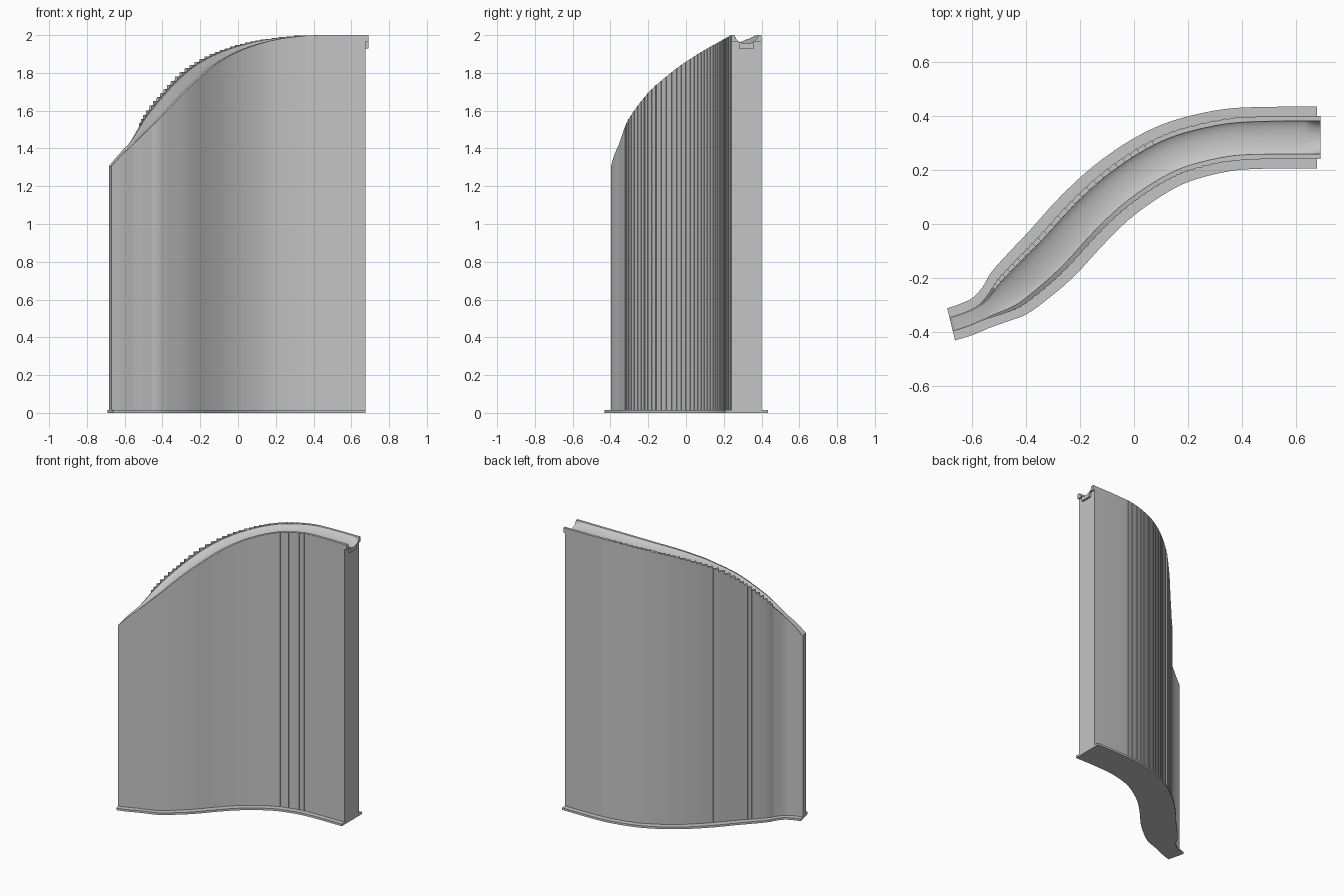
import bpy, bmesh, math
from mathutils import Vector

cube = bpy.data.objects.get("Cube")
if cube:
    bpy.data.objects.remove(cube, do_unlink=True)

grey = bpy.data.materials.new("concrete grey")
grey.use_nodes = True
grey.diffuse_color = (0.56, 0.56, 0.56, 1)
grey.node_tree.nodes["Principled BSDF"].inputs["Base Color"].default_value = (0.56, 0.56, 0.56, 1)

# Path stations: x, y, top height, wall half width, base half width
STATIONS = [Vector(s) for s in (
    (-.676, -.371, 1.307, .027, .061), (-.62, -.353, 1.37, .027, .062),
    (-.565, -.328, 1.425, .029, .064), (-.515, -.297, 1.485, .045, .078),
    (-.46, -.254, 1.555, .066, .102), (-.38, -.182, 1.65, .075, .113),
    (-.30, -.105, 1.735, .078, .118), (-.20, .005, 1.825, .078, .119),
    (-.10, .102, 1.887, .078, .118), (0, .178, 1.93, .078, .118),
    (.10, .238, 1.96, .078, .117), (.20, .278, 1.98, .078, .116),
    (.35, .311, 1.997, .078, .115), (.50, .319, 2, .079, .114),
    (.676, .32, 2, .08, .114))]


def spline(steps):
    """Smooth path through the stations."""
    ext = [2 * STATIONS[0] - STATIONS[1]] + STATIONS + [2 * STATIONS[-1] - STATIONS[-2]]
    out = []
    for a, b, c, d in zip(ext, ext[1:], ext[2:], ext[3:]):
        for k in range(steps):
            t = k / steps
            out.append(b + (c - a) * t / 2 + (2 * a - 5 * b + 4 * c - d) * t * t / 2
                       + (3 * b - a - 3 * c + d) * t ** 3 / 2)
    return out + [STATIONS[-1]]


PATH = spline(4)
SIDES = []
for i in range(len(PATH)):
    d = PATH[min(i + 1, len(PATH) - 1)] - PATH[max(i - 1, 0)]
    SIDES.append(Vector((-d[1], d[0])).normalized())
SIDES[0] = Vector((-.24, .97))
SIDES[-1] = Vector((0, 1))


def place(i, offset, z):
    return Vector((PATH[i][0] + SIDES[i].x * offset, PATH[i][1] + SIDES[i].y * offset, z))


def loft(name, rings, smooth_range=()):
    """Closed skin over a list of equal rings, capped at both ends."""
    bm = bmesh.new()
    vs = [[bm.verts.new(p) for p in r] for r in rings]
    n = len(rings[0])
    for r, s in zip(vs, vs[1:]):
        for k in range(n):
            f = bm.faces.new((r[k], s[k], s[(k + 1) % n], r[(k + 1) % n]))
            f.smooth = k in smooth_range
    bm.faces.new(vs[0])
    bm.faces.new(vs[-1][::-1])
    bmesh.ops.recalc_face_normals(bm, faces=bm.faces)
    me = bpy.data.meshes.new(name)
    bm.to_mesh(me)
    bm.free()
    me.materials.append(grey)
    ob = bpy.data.objects.new(name, me)
    bpy.context.collection.objects.link(ob)


ARC = 12
DEPTH = .045


def trough(inner, depth):
    """Elliptical channel from front to back as offset, drop pairs."""
    return [(-inner * math.cos(math.pi * k / ARC), -depth * math.sin(math.pi * k / ARC))
            for k in range(ARC + 1)]


def wall_ring(i, back_level, flare):
    z, half = PATH[i][2], PATH[i][3]
    inner = half * .77
    depth = max(.001, min(DEPTH, DEPTH * (half - .028) / .045))
    out = half + flare
    pts = [(-out, .006), (-out, z), (-inner, z)]
    pts += [(o, z + d) for o, d in trough(inner, depth)]
    pts += [(inner, back_level), (out, back_level), (out, .006)]
    return [place(i, o, h) for o, h in pts]


# Wall built of overlapping slabs, with a stepped back rim and a smooth channel
rings = []
for i in range(len(PATH) - 1):
    low, high = PATH[i][2], PATH[i + 1][2]
    if -.5 < PATH[i][0] < .36:
        rings.append(wall_ring(i, high, -.002))
        rings.append(wall_ring(i + 1, high, .002))
    else:
        rings.append(wall_ring(i, low, 0))
        rings.append(wall_ring(i + 1, high, 0))
loft("track_wall", rings, range(3, 3 + ARC))

# Thin footing
loft("base_plate", [[place(i, o, z) for o, z in
                     ((-p[4], 0), (-p[4], .015), (p[4], .015), (p[4], 0))]
                    for i, p in enumerate(PATH)])

# Joining lip at the high end
lip = [(-.08, 2), (-.062, 2)] + [(o, 2 + d) for o, d in trough(.0616, DEPTH)]
lip += [(.062, 2), (.08, 2), (.08, 1.965), (.04, 1.965), (.04, 1.93),
        (-.04, 1.93), (-.04, 1.965), (-.08, 1.965)]
loft("end_lip", [[Vector((x, .32 + o, z)) for o, z in lip] for x in (.676, .69)],
     range(2, 2 + ARC))
